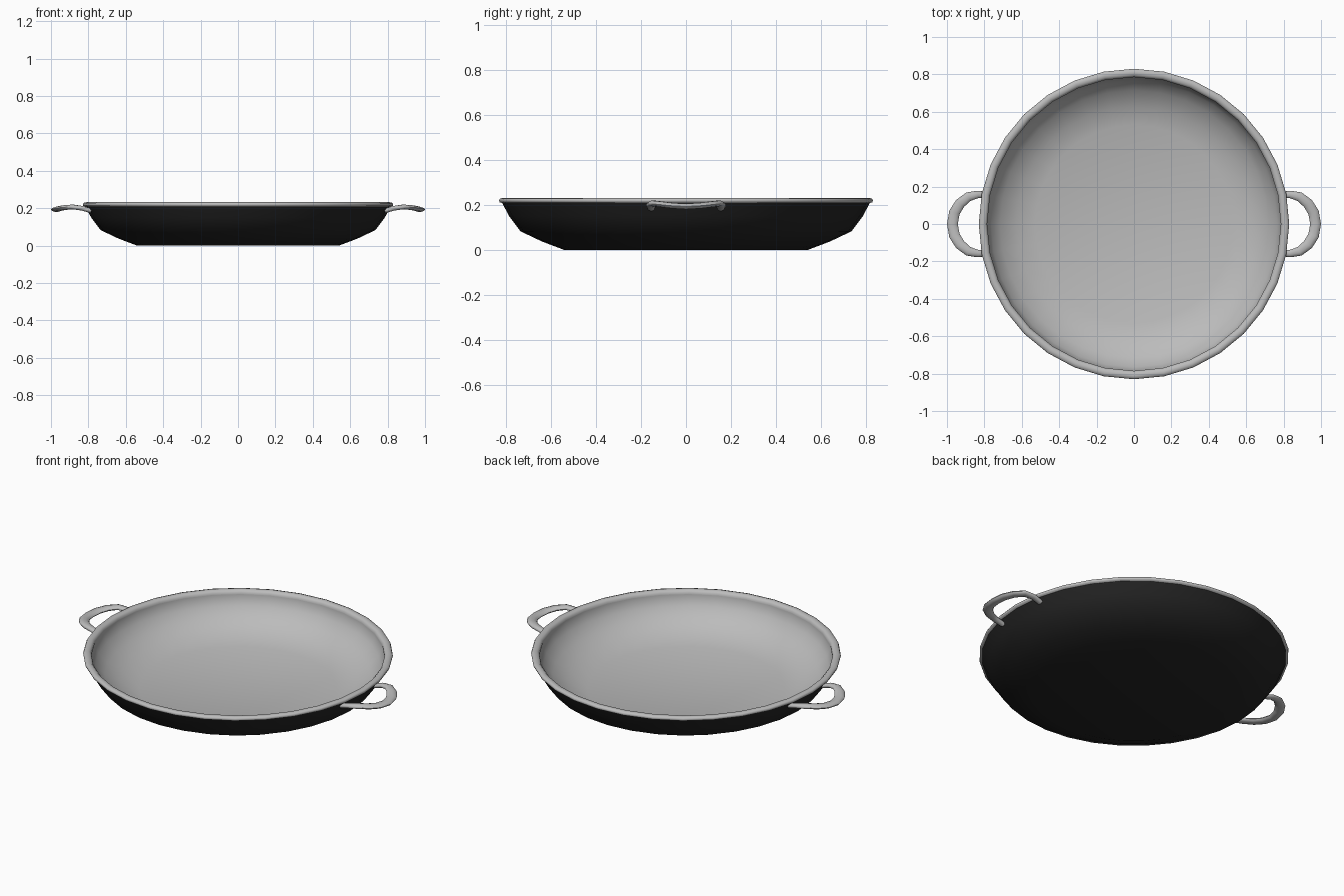
import bpy, bmesh, math
from mathutils import Vector

cube = bpy.data.objects.get("Cube")
if cube:
    bpy.data.objects.remove(cube, do_unlink=True)


def material(name, value):
    m = bpy.data.materials.new(name)
    m.use_nodes = True
    colour = (value, value, value, 1)
    m.diffuse_color = colour
    m.node_tree.nodes["Principled BSDF"].inputs["Base Color"].default_value = colour
    return m


STEEL = material("light steel", 0.5)
BLACK = material("black coating", 0.018)
SEGMENTS = 32


def finish(bm, name, mat, angle):
    bmesh.ops.remove_doubles(bm, verts=bm.verts, dist=0.0005)
    mesh = bpy.data.meshes.new(name)
    bm.to_mesh(mesh)
    bm.free()
    mesh.materials.append(mat)
    obj = bpy.data.objects.new(name, mesh)
    bpy.context.collection.objects.link(obj)
    bpy.ops.object.select_all(action="DESELECT")
    obj.select_set(True)
    bpy.context.view_layer.objects.active = obj
    bpy.ops.object.shade_smooth_by_angle(angle=math.radians(angle))
    return obj


def lathe(name, profile, mat, angle=50):
    """Revolve a list of (radius, height) points around z."""
    bm = bmesh.new()
    verts = [bm.verts.new((0, r, z)) for r, z in profile]
    edges = [bm.edges.new(pair) for pair in zip(verts, verts[1:])]
    bmesh.ops.spin(bm, geom=verts + edges, cent=(0, 0, 0), axis=(0, 0, 1),
                   angle=math.tau, steps=SEGMENTS, use_merge=True)
    # Outward normals follow the direction in which the profile is listed
    bm.normal_update()
    face = max(bm.faces, key=lambda f: abs(f.normal.z))
    if (face.normal.z > 0) != (profile[0][0] > profile[-1][0]):
        bmesh.ops.reverse_faces(bm, faces=bm.faces)
    return finish(bm, name, mat, angle)


# Dark outer shell, from the base centre up to the rim
lathe("outer_shell", [(0, 0), (0.54, 0), (0.64, 0.038), (0.735, 0.083),
                      (0.785, 0.15), (0.818, 0.212)], BLACK)

# Steel cooking surface, from the rim down to the floor
lathe("inner_bowl", [(0.787, 0.216), (0.785, 0.19), (0.765, 0.15),
                     (0.715, 0.095), (0.63, 0.052), (0.53, 0.02), (0, 0.02)], STEEL)

# Rolled rim
lathe("rim", [(0.785, 0.21), (0.787, 0.22), (0.797, 0.23), (0.812, 0.232),
              (0.826, 0.228), (0.83, 0.22), (0.827, 0.212), (0.814, 0.208)][::-1],
      STEEL, 60)


def handle(name, side):
    """Sweep a flattened, tapering oval along a mirrored half loop."""
    half = [(0.785, 0.155, 0.186, 0.017), (0.835, 0.158, 0.2, 0.02),
            (0.885, 0.146, 0.207, 0.025), (0.93, 0.11, 0.203, 0.028),
            (0.96, 0.062, 0.197, 0.029), (0.971, 0, 0.193, 0.029)]
    path = half + [(x, -y, z, w) for x, y, z, w in half[-2::-1]]
    points = [Vector((side * x, y, z)) for x, y, z, _ in path]
    bm = bmesh.new()
    rings = []
    for i, p in enumerate(points):
        tangent = points[min(i + 1, len(points) - 1)] - points[max(i - 1, 0)]
        across = Vector((tangent.y, -tangent.x, 0)).normalized()
        up = across.cross(tangent.normalized())
        turns = [math.tau * k / 10 for k in range(10)]
        rings.append([bm.verts.new(p + across * path[i][3] * math.cos(a)
                                   + up * 0.013 * math.sin(a)) for a in turns])
    for a, b in zip(rings, rings[1:]):
        for k in range(10):
            n = (k + 1) % 10
            bm.faces.new((a[k], a[n], b[n], b[k]))
    bm.faces.new(rings[0])
    bm.faces.new(rings[-1])
    bmesh.ops.recalc_face_normals(bm, faces=bm.faces)
    finish(bm, name, STEEL, 60)


handle("left_handle", 1)
handle("right_handle", -1)
